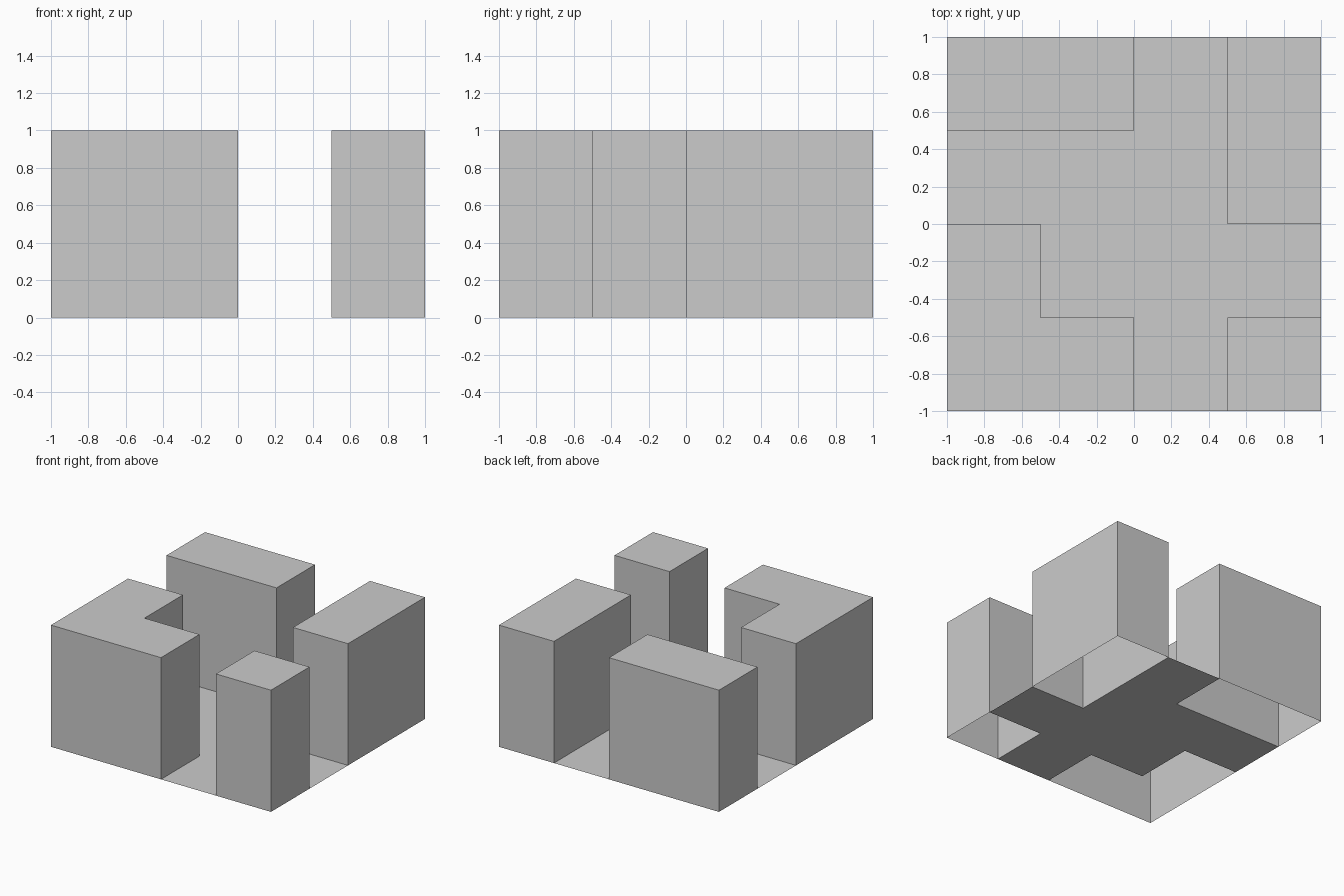
import bpy
import bmesh

if "Cube" in bpy.data.objects:
    bpy.data.objects.remove(bpy.data.objects["Cube"])


def footprint(name, outline, height=0.0):
    """Flat outline at z = 0, or walls plus roof with an open underside."""
    bm = bmesh.new()
    base = [bm.verts.new((x, y, 0)) for x, y in outline]
    if height:
        top = [bm.verts.new((x, y, height)) for x, y in outline]
        n = len(base)
        for i in range(n):
            j = (i + 1) % n
            bm.faces.new((base[i], base[j], top[j], top[i]))
        bm.faces.new(top)
    else:
        bm.faces.new(base)
    mesh = bpy.data.meshes.new(name)
    bm.to_mesh(mesh)
    bm.free()
    obj = bpy.data.objects.new(name, mesh)
    bpy.context.collection.objects.link(obj)
    return obj


def rect(x0, y0, x1, y1):
    return [(x0, y0), (x1, y0), (x1, y1), (x0, y1)]


# Ground sheet running between the blocks
footprint("street", [
    (0, -1), (0.5, -1), (0.5, -0.5), (1, -0.5), (1, 0), (0.5, 0), (0.5, 1),
    (0, 1), (0, 0.5), (-1, 0.5), (-1, 0), (-0.5, 0), (-0.5, -0.5), (0, -0.5)])

# Hollow blocks, open underneath
footprint("front_left_corner_block", [
    (-1, -1), (0, -1), (0, -0.5), (-0.5, -0.5), (-0.5, 0), (-1, 0)], 1.0)
footprint("front_right_block", rect(0.5, -1, 1, -0.5), 1.0)
footprint("back_right_block", rect(0.5, 0, 1, 1), 1.0)
footprint("back_left_block", rect(-1, 0.5, 0, 1), 1.0)
